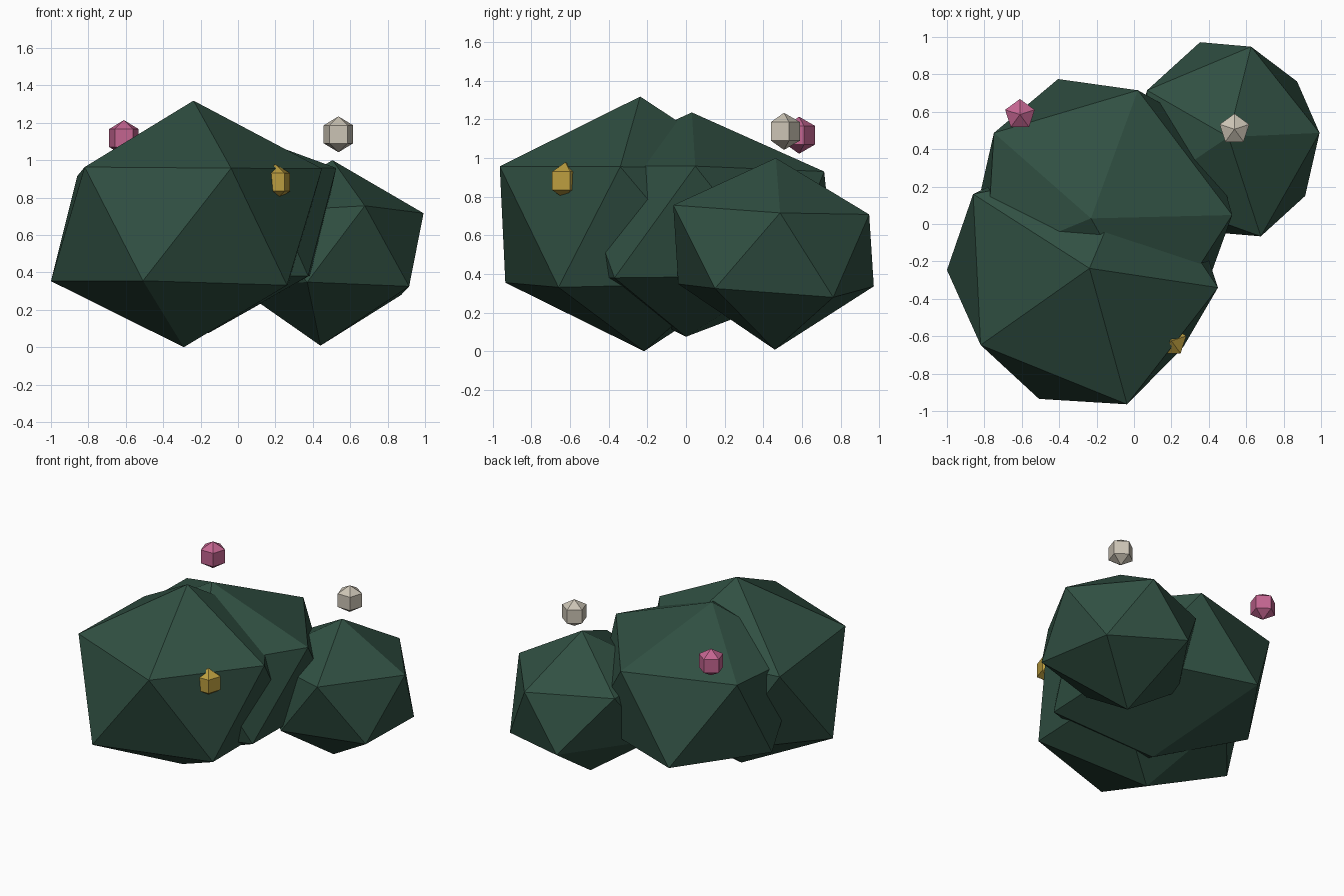
import bpy, bmesh

if "Cube" in bpy.data.objects:
    bpy.data.objects.remove(bpy.data.objects["Cube"])


def material(name, rgb):
    m = bpy.data.materials.new(name)
    m.diffuse_color = (*rgb, 1)
    m.use_nodes = True
    m.node_tree.nodes["Principled BSDF"].inputs["Base Color"].default_value = m.diffuse_color
    return m


def finish(bm, name, mat):
    bmesh.ops.recalc_face_normals(bm, faces=bm.faces)
    mesh = bpy.data.meshes.new(name)
    bm.to_mesh(mesh)
    bm.free()
    mesh.materials.append(mat)
    obj = bpy.data.objects.new(name, mesh)
    bpy.context.collection.objects.link(obj)
    return obj


def leaf_clump(name, bottom, lower, upper, top):
    """Uneven 20-sided clump: two staggered rings of five, closed by two tips."""
    bm = bmesh.new()
    b, t = bm.verts.new(bottom), bm.verts.new(top)
    lo = [bm.verts.new(p) for p in lower]
    up = [bm.verts.new(p) for p in upper]
    for i in range(5):
        j = (i + 1) % 5
        bm.faces.new((b, lo[j], lo[i]))
        bm.faces.new((lo[i], lo[j], up[i]))
        bm.faces.new((up[i], lo[j], up[j]))
        bm.faces.new((up[i], up[j], t))
    return finish(bm, name, green)


def flower(name, location, mat):
    """Five-sided, three-ring bead."""
    bm = bmesh.new()
    bmesh.ops.create_uvsphere(bm, u_segments=5, v_segments=3, radius=0.096)
    finish(bm, name, mat).location = location


green = material("leaf_green", (0.03, 0.08, 0.055))

# Large front clump
leaf_clump("front_leaf_clump", (-.29, -.217, 0),
           [(-1, -.246, .353), (-.508, -.935, .355), (.262, -.66, .331),
            (.28, .17, .35), (-.52, .32, .355)],
           [(-.82, -.647, .963), (-.037, -.964, .957), (.449, -.34, .955),
            (0, .33, .945), (-.86, .16, .914)],
           (-.238, -.237, 1.318))

# Middle clump
leaf_clump("middle_leaf_clump", (-.158, 0, .075),
           [(-.817, .187, .37), (-.4, -.6, .38), (.375, -.37, .38),
            (.4, .5, .39), (-.406, .775, .37)],
           [(-.79, -.2, .93), (.12, -.58, .957), (.525, .048, .958),
            (.021, .715, .93), (-.749, .487, .95)],
           (-.23, .03, 1.236))

# Small rear clump
leaf_clump("rear_leaf_clump", (.441, .46, .008),
           [(-.02, .42, .33), (.37, -.04, .348), (.915, .15, .325),
            (.872, .762, .279), (.353, .972, .336)],
           [(.05, .16, .72), (.678, -.066, .756), (.992, .487, .716),
            (.626, .948, .708), (.07, .715, .72)],
           (.505, .465, 1.0))

# Flowers dotted over the bush
for name, loc, rgb in (
        ("pink_flower", (-.61, .585, 1.118), (.55, .13, .28)),
        ("pale_flower", (.537, .507, 1.138), (.6, .55, .46)),
        ("yellow_flower", (.2, -.625, .882), (.5, .34, .05))):
    flower(name, loc, material(name, rgb))
